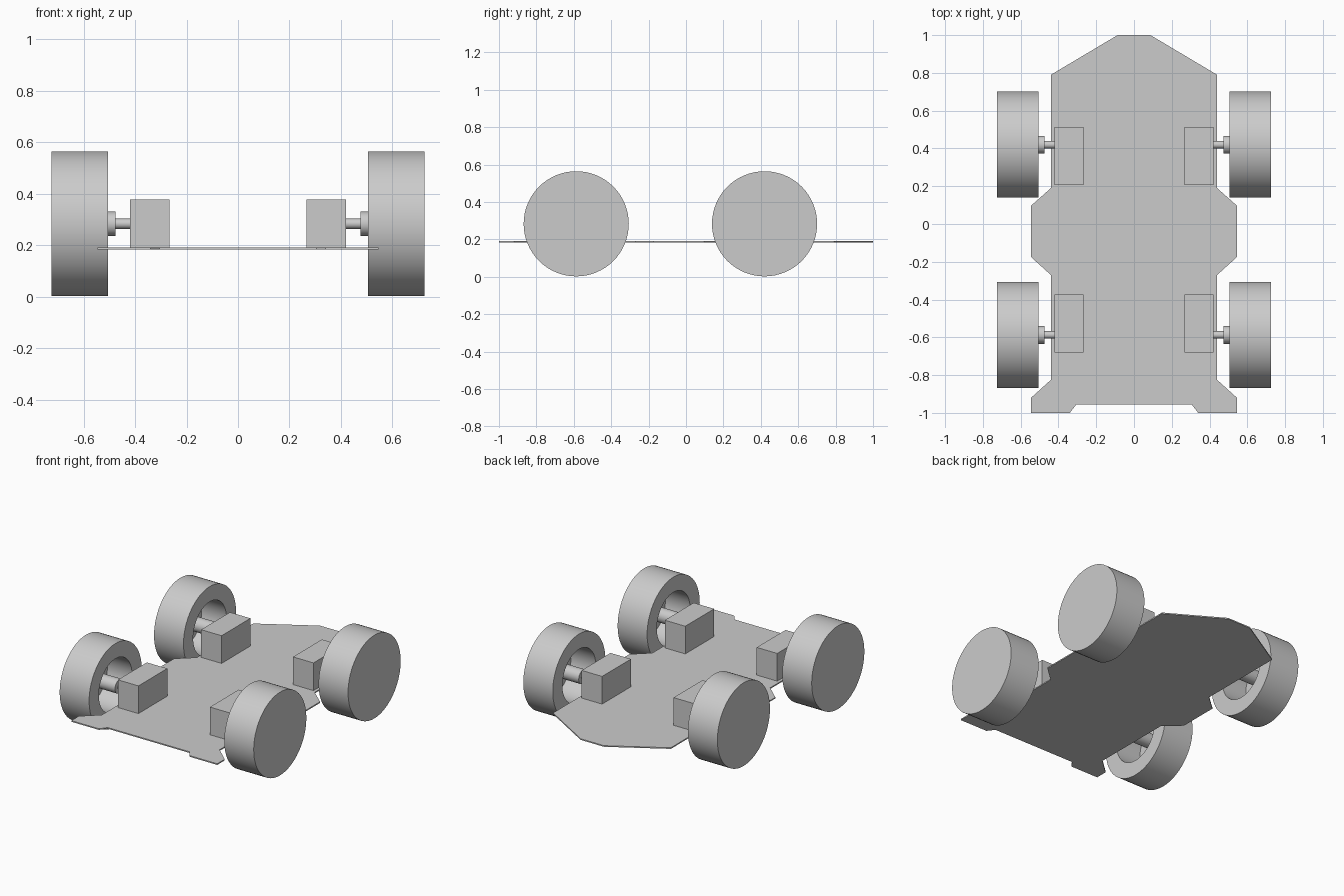
import bpy, bmesh, math
from mathutils import Matrix, Vector

cube = bpy.data.objects.get("Cube")
if cube:
    bpy.data.objects.remove(cube, do_unlink=True)

grey = bpy.data.materials.new("plain grey")
grey.use_nodes = True
colour = (0.6, 0.6, 0.6, 1)
grey.diffuse_color = colour
grey.node_tree.nodes["Principled BSDF"].inputs["Base Color"].default_value = colour

AXLE_Z = 0.283
RADIUS = 0.281


def finish(name, bm, smooth=False):
    bmesh.ops.remove_doubles(bm, verts=bm.verts, dist=1e-5)
    bmesh.ops.recalc_face_normals(bm, faces=bm.faces)
    mesh = bpy.data.meshes.new(name)
    bm.to_mesh(mesh)
    bm.free()
    mesh.materials.append(grey)
    obj = bpy.data.objects.new(name, mesh)
    bpy.context.collection.objects.link(obj)
    if smooth:
        bpy.ops.object.select_all(action='DESELECT')
        obj.select_set(True)
        bpy.context.view_layer.objects.active = obj
        bpy.ops.object.shade_smooth_by_angle(angle=math.radians(30))
    return obj


def lathe(name, profile, side, y, steps):
    """Spin an (x, radius) profile round the axle line."""
    bm = bmesh.new()
    verts = [bm.verts.new((side * x, y, AXLE_Z + r)) for x, r in profile]
    edges = [bm.edges.new(pair) for pair in zip(verts, verts[1:])]
    bmesh.ops.spin(bm, geom=verts + edges, cent=(0, y, AXLE_Z), axis=(1, 0, 0),
                   angle=math.tau, steps=steps, use_merge=True)
    return finish(name, bm, True)


def box(name, low, high):
    low, high = Vector(low), Vector(high)
    bm = bmesh.new()
    bmesh.ops.create_cube(bm, size=1, matrix=Matrix.Translation((low + high) / 2)
                          @ Matrix.Diagonal((*(high - low), 1)))
    return finish(name, bm)


# Flat chassis plate, mirrored half outline
half = [(0.087, 1), (0.44, 0.79), (0.44, 0.19), (0.545, 0.097), (0.545, -0.175),
        (0.44, -0.27), (0.44, -0.825), (0.545, -0.92), (0.545, -1), (0.34, -1),
        (0.305, -0.955)]
outline = half + [(-x, y) for x, y in reversed(half)]
bm = bmesh.new()
plate = bm.faces.new([bm.verts.new((x, y, 0.182)) for x, y in outline])
raised = bmesh.ops.extrude_face_region(bm, geom=[plate], use_keep_orig=True)
bmesh.ops.translate(bm, vec=(0, 0, 0.008),
                    verts=[v for v in raised["geom"] if isinstance(v, bmesh.types.BMVert)])
finish("chassis_plate", bm)

# Hollow wheel with closed outer face and a central hub
wheel = [(0.725, 0), (0.725, RADIUS), (0.505, RADIUS), (0.505, 0.178), (0.69, 0.178),
         (0.69, 0.047), (0.475, 0.047), (0.475, 0)]
axle = [(0.41, 0), (0.41, 0.02), (0.48, 0.02), (0.48, 0)]

# Four motor, axle and wheel sets
for end, y, motor_y in (("rear", 0.42, 0.36), ("front", -0.587, -0.5275)):
    for hand, side in (("left", 1), ("right", -1)):
        tag = f"{end}_{hand}"
        lathe(tag + "_wheel", wheel, side, y, 64)
        lathe(tag + "_axle", axle, side, y, 16)
        x0, x1 = sorted((side * 0.267, side * 0.42))
        box(tag + "_motor", (x0, motor_y - 0.154, 0.19), (x1, motor_y + 0.154, 0.377))
